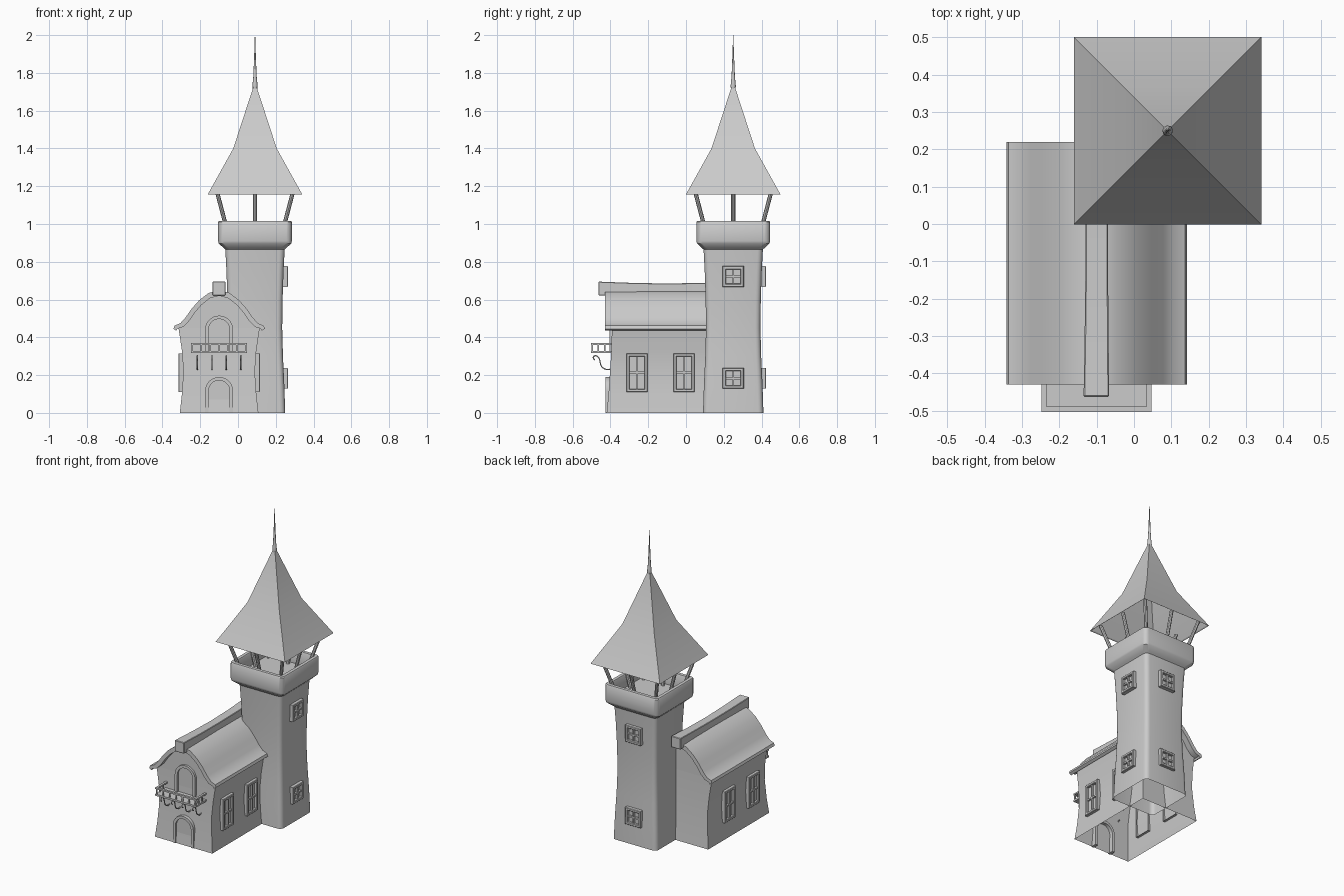
import bpy, bmesh, math
from mathutils import Vector, Matrix

if "Cube" in bpy.data.objects:
    bpy.data.objects.remove(bpy.data.objects["Cube"])

TX, TY = 0.09, 0.25      # tower centre
HX, HY = -0.10, -0.105   # house centre


def finish(name, bm, angle=35):
    bmesh.ops.recalc_face_normals(bm, faces=bm.faces)
    me = bpy.data.meshes.new(name)
    bm.to_mesh(me)
    bm.free()
    ob = bpy.data.objects.new(name, me)
    bpy.context.collection.objects.link(ob)
    bpy.ops.object.select_all(action='DESELECT')
    ob.select_set(True)
    bpy.context.view_layer.objects.active = ob
    bpy.ops.object.shade_smooth_by_angle(angle=math.radians(angle))
    return ob


def loft(bm, rings, cap_start=False, cap_end=False):
    vs = [[bm.verts.new(p) for p in r] for r in rings]
    for a, b in zip(vs, vs[1:]):
        for i in range(len(a)):
            j = (i + 1) % len(a)
            bm.faces.new((a[i], a[j], b[j], b[i]))
    if cap_start:
        bm.faces.new(vs[0])
    if cap_end:
        bm.faces.new(vs[-1])
    return vs


def rounded_square(h, z, r, seg=4):
    pts = []
    for k, (sx, sy) in enumerate([(1, 1), (-1, 1), (-1, -1), (1, -1)]):
        for i in range(seg + 1):
            a = math.pi / 2 * (k + i / seg)
            pts.append((TX + sx * (h - r) + r * math.cos(a), TY + sy * (h - r) + r * math.sin(a), z))
    return pts


def box(bm, lo, hi, mat=Matrix()):
    c = [(a + b) / 2 for a, b in zip(lo, hi)]
    s = [b - a for a, b in zip(lo, hi)]
    bmesh.ops.create_cube(bm, size=1, matrix=mat @ Matrix.Translation(c) @ Matrix.Diagonal((*s, 1)))


def rod(bm, a, b, r, seg=8):
    a, b = Vector(a), Vector(b)
    m = Matrix.Translation((a + b) / 2) @ (b - a).to_track_quat('Z', 'Y').to_matrix().to_4x4()
    bmesh.ops.create_cone(bm, cap_ends=True, segments=seg, radius1=r, radius2=r, depth=(b - a).length, matrix=m)


# tower shaft with flared hollow parapet
bm = bmesh.new()
prof = [(.160, 0), (.155, .15), (.148, .3), (.144, .45), (.146, .6), (.151, .75), (.157, .865),
        (.166, .873), (.192, .897), (.195, .91), (.195, 1.01), (.191, 1.016), (.170, 1.016), (.166, 1.01), (.166, .93)]
loft(bm, [rounded_square(h, z, .028) for h, z in prof], cap_end=True)
finish("tower_walls", bm)

# slanted posts carrying the spire roof
bm = bmesh.new()
for i in (-1, 0, 1):
    for j in (-1, 0, 1):
        if i or j:
            rod(bm, (TX + i * .138, TY + j * .138, .93), (TX + i * .205, TY + j * .205, 1.185), .011)
finish("roof_posts", bm)

# four-sided bell-cast roof, open below
bm = bmesh.new()
loft(bm, [[(TX + sx * h, TY + sy * h, z) for sx, sy in ((1, 1), (-1, 1), (-1, -1), (1, -1))]
          for h, z in ((.244, 1.16), (.251, 1.155), (.115, 1.4), (.009, 1.725))], cap_end=True)
finish("tower_roof", bm)

# finial needle
bm = bmesh.new()
loft(bm, [[(TX + r * math.cos(k * math.pi / 6), TY + r * math.sin(k * math.pi / 6), z) for k in range(12)]
          for r, z in ((.012, 1.715), (.014, 1.73), (.012, 1.75), (.009, 1.78), (.006, 1.85), (.003, 1.93), (.001, 2.0))],
     True, True)
finish("finial", bm)

# house roof: barrel profile, mirrored and thickened
outer = [(.242, .445), (.236, .462), (.205, .475), (.178, .505), (.145, .552), (.105, .597), (.055, .635), (0, .65)]
inner = [(.226, .435), (.220, .446), (.190, .455), (.160, .485), (.128, .532), (.092, .573), (.048, .607), (0, .62)]


def mirrored(half):
    return [(-x, z) for x, z in half] + [(x, z) for x, z in half[-2::-1]]


section = mirrored(outer) + mirrored(inner)[::-1]
bm = bmesh.new()
loft(bm, [[(HX + x, y, z) for x, z in section] for y in (-.43, .22)], True, True)
finish("house_roof", bm)

# sagging ridge beam
bm = bmesh.new()
loft(bm, [[(HX + sx * w + t, y, z) for sx, z in ((-1, .622), (1, .622), (1, top), (-1, top))]
          for y, w, t, top in ((-.463, .034, -.001, .695), (-.28, .032, 0, .688), (-.1, .03, 0, .685),
                               (.08, .031, 0, .688), (.25, .034, -.001, .695))], True, True)
bmesh.ops.bevel(bm, geom=[e for e in bm.edges], offset=.003, segments=1, affect='EDGES')
finish("ridge_beam", bm)

# house walls with pinched sides and arched gables
bm = bmesh.new()
rings = [[(HX + sx * w, HY + sy * d, z) for sx, sy in ((1, 1), (-1, 1), (-1, -1), (1, -1))]
         for w, d, z in ((.208, .315, 0), (.197, .305, .1), (.189, .297, .22), (.197, .29, .33), (.215, .287, .45))]
loft(bm, rings)
for s in (-1, 1):
    bm.faces.new([bm.verts.new((HX + x, HY + s * .287, z)) for x, z in
                  [(-.215, .45)] + mirrored([(x, z + .004) for x, z in inner[2:]]) + [(.215, .45)]])
finish("house_walls", bm)


# windows: frame, cross bars and pane; local x = width, z = height, -y = outward
def window(name, loc, turn, w, h, bar_z=0):
    m = Matrix.Translation(loc) @ Matrix.Rotation(turn, 4, 'Z')
    bm = bmesh.new()
    f = .017
    lofts = [[m @ Vector((sx * (w / 2 - i), y, sz * (h / 2 - i))) for sx, sz in ((-1, -1), (1, -1), (1, 1), (-1, 1))]
             for i, y in ((0, .035), (0, .003), (.003, 0), (f - .003, 0), (f, .003), (f, .016))]
    loft(bm, lofts, cap_end=True)
    box(bm, (-.005, .004, -h / 2 + f), (.005, .018, h / 2 - f), m)
    box(bm, (-w / 2 + f, .004, bar_z - .005), (w / 2 - f, .018, bar_z + .005), m)
    finish(name, bm)


for n, y in enumerate((-.26, -.01)):
    window(f"house_window_right_{n}", (HX + .216, y, .213), math.pi / 2, .112, .205)
    window(f"house_window_left_{n}", (HX - .216, y, .213), -math.pi / 2, .112, .205)
for n, z in enumerate((.183, .722)):
    window(f"tower_window_right_{n}", (TX + .174, TY, z), math.pi / 2, .112, .11)
    window(f"tower_window_back_{n}", (TX, TY + .174, z), math.pi, .112, .11)


# arched doors: surround plus recessed leaf
def arch(w, base, top):
    c = top - w
    return ([(-w, base)] + [(-w * math.cos(a), c + w * math.sin(a)) for a in
                            [math.pi * i / 14 for i in range(15)]] + [(w, base)])


def door(name, base, top, front, back):
    bm = bmesh.new()
    o, i = arch(.074, base, top), arch(.056, base, top - .018)
    loft(bm, [[(HX + x, y, z) for x, z in o + i[::-1]] for y in (front, back)], True, True)
    bm.faces.new([bm.verts.new((HX + x, front + .012, z)) for x, z in i])
    finish(name, bm)


door("front_door", 0, .19, -.425, -.385)
door("balcony_door", .325, .515, -.406, -.375)

# balcony: slab, top rail and balusters
x0, x1, y0, y1 = -.248, .047, -.503, -.39
bm = bmesh.new()
for lo, hi in (((x0, y0, .316), (x1, y1, .328)),):
    box(bm, lo, hi)
for lo, hi in (((x0, y0, .36), (x1, y0 + .014, .37)), ((x0, y0, .36), (x0 + .014, y1, .37)),
               ((x1 - .014, y0, .36), (x1, y1, .37))):
    box(bm, lo, hi)
for k in range(7):
    x = x0 + .007 + k * (x1 - x0 - .014) / 6
    box(bm, (x - .004, y0 + .003, .325), (x + .004, y0 + .011, .362))
for x in (x0 + .007, x1 - .007):
    for y in (-.465, -.43):
        box(bm, (x - .004, y - .004, .325), (x + .004, y + .004, .362))
finish("balcony", bm)

# curled brackets under the balcony
for n, x in enumerate((-.215, -.138, -.062, .015)):
    cu = bpy.data.curves.new(f"balcony_bracket_{n}", 'CURVE')
    cu.dimensions = '3D'
    cu.bevel_depth, cu.bevel_resolution, cu.resolution_u = .0035, 1, 5
    pts = [(-.39, .24), (-.405, .226), (-.432, .23), (-.453, .25), (-.455, .28), (-.468, .303), (-.488, .305),
           (-.495, .288), (-.482, .28)]
    sp = cu.splines.new('NURBS')
    sp.points.add(len(pts) - 1)
    for p, (y, z) in zip(sp.points, pts):
        p.co = (x, y, z, 1)
    sp.use_endpoint_u = True
    ob = bpy.data.objects.new(cu.name, cu)
    bpy.context.collection.objects.link(ob)
